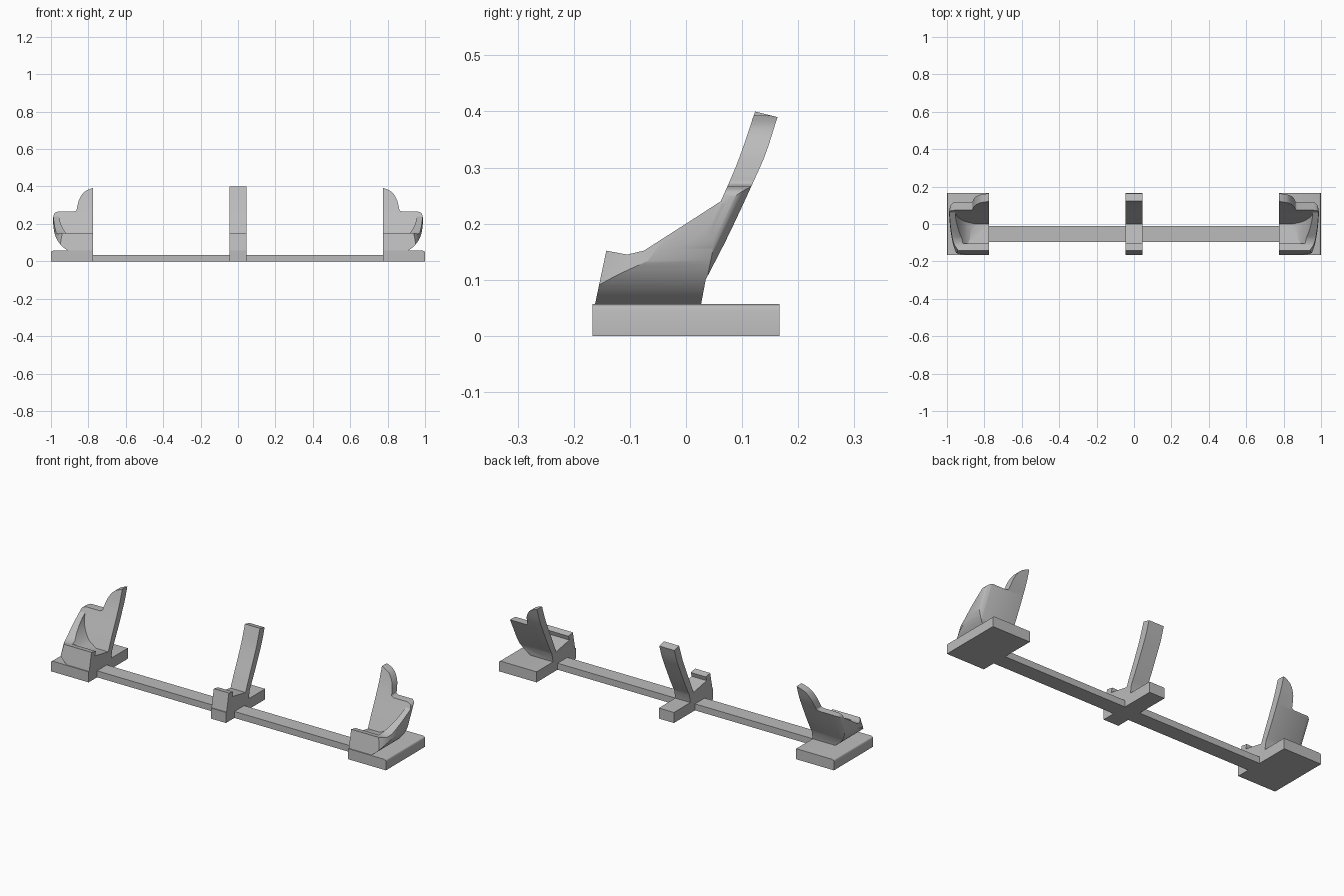
import bpy
import bmesh
from mathutils import Vector

cube = bpy.data.objects.get("Cube")
if cube:
    bpy.data.objects.remove(cube, do_unlink=True)

grey = bpy.data.materials.new("plain grey")
grey.use_nodes = True
colour = (0.5, 0.5, 0.5, 1)
grey.diffuse_color = colour
grey.node_tree.nodes["Principled BSDF"].inputs["Base Color"].default_value = colour


def curve(points, steps=6):
    """Smooth open curve through a few points."""
    p = [Vector(q) for q in points]
    p = [2 * p[0] - p[1]] + p + [2 * p[-1] - p[-2]]
    out = []
    for a, b, c, d in zip(p, p[1:], p[2:], p[3:]):
        for i in range(steps):
            t = i / steps
            out.append(0.5 * (2 * b + (c - a) * t + (2 * a - 5 * b + 4 * c - d) * t ** 2
                              + (3 * b - a - 3 * c + d) * t ** 3))
    return [tuple(v) for v in out] + [tuple(points[-1])]


def prism(name, outline, place, start, end):
    """Extrude a 2D outline; place(u, v, w) gives the 3D position."""
    bm = bmesh.new()
    low = [bm.verts.new(place(u, v, start)) for u, v in outline]
    high = [bm.verts.new(place(u, v, end)) for u, v in outline]
    bm.faces.new(low)
    bm.faces.new(high)
    n = len(low)
    for i in range(n):
        j = (i + 1) % n
        bm.faces.new((low[i], low[j], high[j], high[i]))
    bmesh.ops.recalc_face_normals(bm, faces=bm.faces[:])
    mesh = bpy.data.meshes.new(name)
    bm.to_mesh(mesh)
    bm.free()
    mesh.materials.append(grey)
    obj = bpy.data.objects.new(name, mesh)
    bpy.context.collection.objects.link(obj)
    return obj


def select(obj):
    bpy.ops.object.select_all(action='DESELECT')
    obj.select_set(True)
    bpy.context.view_layer.objects.active = obj


def apply_all(obj):
    select(obj)
    for mod in list(obj.modifiers):
        bpy.ops.object.modifier_apply(modifier=mod.name)


def combine(obj, tool, operation):
    mod = obj.modifiers.new(operation.lower(), 'BOOLEAN')
    mod.operation, mod.object, mod.solver = operation, tool, 'EXACT'
    apply_all(obj)
    bpy.data.objects.remove(tool, do_unlink=True)


def mirror(obj):
    obj.modifiers.new("mirror", 'MIRROR').use_axis[0] = True
    apply_all(obj)


def smooth(obj):
    select(obj)
    bpy.ops.object.shade_smooth_by_angle(angle=0.5)


def box(x0, x1, y0, y1):
    return [(x0, y0), (x1, y0), (x1, y1), (x0, y1)]


def along_x(y, z, x):
    return (x, y, z)


def along_y(x, z, y):
    return (x, y, z)


def along_z(x, y, z):
    return (x, y, z)


def along_lean(x, y, z):
    return (x, y + 0.49 * (z - 0.15), z)


TOP = 0.057      # top of the feet
INNER = 0.775    # inner side of the end cradles
HALF = 0.045     # half width of the centre support

# Shared side profile pieces
lip = [(-0.162, TOP), (-0.142, 0.152), (-0.105, 0.145)]
seat = [(-0.112, 0.122)]
arm_front = curve([(0.0, 0.101), (0.03, 0.17), (0.062, 0.24), (0.094, 0.315), (0.123, 0.4)])
arm_back = curve([(0.163, 0.39), (0.142, 0.325), (0.118, 0.27), (0.075, 0.178), (0.035, 0.1)])
heel = [(0.027, TOP)]

# Connecting bar
prism("connecting_bar", box(-INNER, INNER, -0.095, -0.012), along_z, 0, 0.035)

# Centre support
prism("centre_foot", box(-HALF, HALF, -0.167, 0.167), along_z, 0, TOP)
centre = prism("centre_support", lip + seat + arm_front + arm_back + heel, along_x, -HALF, HALF)
smooth(centre)

# End feet with a rounded outer top edge
edge = curve([(1.0, 0.046), (0.997, 0.053), (0.988, TOP)])
feet = prism("end_feet", [(INNER, 0), (1.0, 0)] + edge + [(INNER, TOP)], along_y, -0.167, 0.167)
mirror(feet)
smooth(feet)

# End cradle: side silhouette trimmed by front and plan silhouettes
rim = [(-0.075, 0.152), (0.0, 0.2), (0.062, 0.24)]
cradle = prism("end_cradles", lip + rim + arm_front[13:] + arm_back + heel, along_x, INNER, 1.0)

belly = curve([(0.9, 0.05), (0.94, 0.08), (0.967, 0.115), (0.982, 0.155), (0.988, 0.2), (0.988, 0.235)])
shoulder = curve([(0.988, 0.237), (0.98, 0.258), (0.96, 0.267)])
crest = curve([(0.875, 0.267), (0.864, 0.273), (0.86, 0.29), (0.848, 0.333),
               (0.82, 0.372), (0.77, 0.395)])
front_trim = prism("front_trim", [(0.7, 0.05)] + belly + shoulder + crest + [(0.7, 0.42)],
                   along_y, -0.3, 0.3)
combine(cradle, front_trim, 'INTERSECT')

side = curve([(0.92, -0.17), (0.94, -0.142), (0.964, -0.1), (0.98, -0.04), (0.988, 0.02)])
corner = curve([(0.988, 0.025), (0.98, 0.048), (0.955, 0.064)])
plan_trim = prism("plan_trim", [(0.7, -0.3), (0.92, -0.3)] + side + corner + [(0.93, 0.1), (0.7, 0.1)],
                  along_lean, 0, 0.5)
combine(cradle, plan_trim, 'INTERSECT')

# Scooped hollow between lip, arm and outer wall
hollow = prism("hollow", seat + arm_front[:13] + [(0.06, 0.45), (-0.12, 0.45), (-0.105, 0.145)],
               along_x, 0.6, 1.1)
scoop = curve([(0.82, 0.09), (0.86, 0.107), (0.9, 0.13), (0.933, 0.17), (0.952, 0.215), (0.957, 0.26)])
hollow_trim = prism("hollow_trim", [(0.65, 0.08)] + scoop + [(0.957, 0.5), (0.65, 0.5)],
                    along_y, -0.3, 0.3)
combine(hollow, hollow_trim, 'INTERSECT')
combine(cradle, hollow, 'DIFFERENCE')
mirror(cradle)
smooth(cradle)
